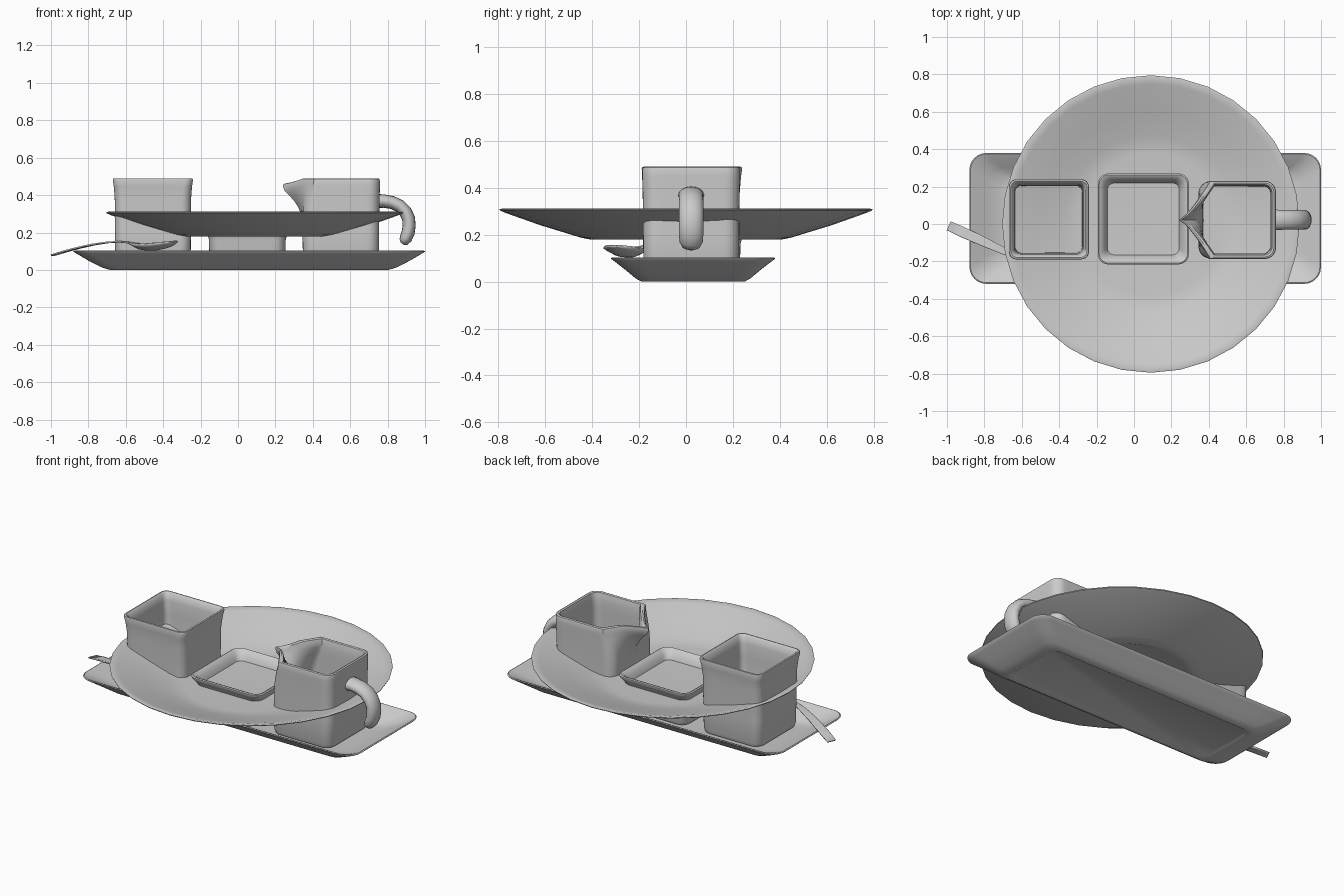
import bpy, math
from mathutils import Vector


def make(name, verts, faces, angle=40):
    me = bpy.data.meshes.new(name)
    me.from_pydata(verts, [], faces)
    ob = bpy.data.objects.new(name, me)
    bpy.context.collection.objects.link(ob)
    bpy.context.view_layer.objects.active = ob
    for o in bpy.context.selected_objects:
        o.select_set(False)
    ob.select_set(True)
    bpy.ops.object.mode_set(mode='EDIT')
    bpy.ops.mesh.select_all(action='SELECT')
    bpy.ops.mesh.normals_make_consistent(inside=False)
    bpy.ops.object.mode_set(mode='OBJECT')
    bpy.ops.object.shade_smooth_by_angle(angle=math.radians(angle))
    return ob


def loft(name, rings):
    # skin closed rings, cap both ends
    n = len(rings[0])
    verts = [tuple(p) for r in rings for p in r]
    faces = [(i * n + j, i * n + (j + 1) % n, (i + 1) * n + (j + 1) % n, (i + 1) * n + j)
             for i in range(len(rings) - 1) for j in range(n)]
    faces.append(tuple(range(n))[::-1])
    faces.append(tuple(range(len(verts) - n, len(verts))))
    return make(name, verts, faces)


def rounded(cx, cy, hx, hy, r, z, arc=6, sub=12):
    # rounded rectangle ring with subdivided straight sides
    pts = []
    for k, (sx, sy) in enumerate([(1, 1), (-1, 1), (-1, -1), (1, -1)]):
        for i in range(arc + 1):
            a = math.pi / 2 * (k + i / arc)
            pts.append(Vector((cx + sx * (hx - r) + r * math.cos(a),
                               cy + sy * (hy - r) + r * math.sin(a), z)))
    out = []
    for i, p in enumerate(pts):
        out.append(p)
        if i % (arc + 1) == arc:
            q = pts[(i + 1) % len(pts)]
            out += [p.lerp(q, j / sub) for j in range(1, sub)]
    return out


def square_rings(cx, cy, profile):
    return [rounded(cx, cy, h, h, r, z) for h, r, z in profile]


# serving tray with a slight foot
tray = [(.715, .19, .05, .006), (.725, .20, .05, 0), (.745, .22, .06, 0), (.79, .245, .065, .014),
        (.86, .288, .075, .05), (.92, .333, .085, .085), (.938, .348, .09, .096),
        (.94, .35, .09, .100), (.934, .344, .085, .103), (.90, .315, .08, .088),
        (.84, .27, .07, .056), (.78, .235, .06, .033), (.74, .21, .05, .026)]
loft("tray", [rounded(.06, .03, *t) for t in tray])

# round plate, lathed
plate = [(.36, .186), (.375, .18), (.41, .18), (.45, .188), (.62, .24), (.77, .293),
         (.793, .303), (.795, .308), (.785, .311), (.75, .302), (.60, .252), (.47, .212),
         (.42, .202), (.38, .199)]
N = 32
loft("plate", [[(.09 + r * math.cos(2 * math.pi * i / N), r * math.sin(2 * math.pi * i / N), z)
                for i in range(N)] for r, z in plate])

# square cup
loft("cup", square_rings(-.455, .025, [
    (.18, .05, .025), (.195, .055, .032), (.202, .058, .055), (.203, .055, .2), (.204, .05, .38),
    (.209, .045, .445), (.214, .04, .48), (.212, .04, .488), (.204, .035, .49), (.194, .03, .482),
    (.185, .03, .44), (.18, .03, .36), (.177, .035, .1), (.165, .04, .06), (.15, .04, .05)]))

# square sauce dish with flared rim
loft("square_dish", square_rings(.05, .027, [
    (.18, .05, .025), (.195, .055, .032), (.203, .058, .055), (.205, .055, .16), (.213, .055, .19),
    (.232, .055, .225), (.243, .055, .243), (.243, .055, .25), (.236, .05, .254), (.225, .045, .25),
    (.207, .04, .228), (.192, .035, .2), (.185, .035, .17), (.178, .035, .08), (.155, .04, .05)]))

# jug body with pinched spout
JX, JY = .55, .022
jug = [(.18, .05, .025), (.195, .055, .032), (.203, .058, .055), (.205, .06, .2), (.205, .06, .28),
       (.206, .06, .34), (.207, .06, .38), (.208, .06, .42), (.209, .06, .45), (.209, .06, .475),
       (.206, .055, .486), (.198, .05, .49), (.189, .045, .486), (.184, .04, .465), (.181, .04, .44),
       (.18, .04, .40), (.18, .04, .36), (.18, .04, .28), (.177, .04, .1), (.15, .04, .05)]
rings = square_rings(JX, JY, jug)
for i, ring in enumerate(rings):
    h, z0 = jug[i][0], jug[i][2]
    k = min(1, max(0, (z0 - .27) / .19)) ** 1.6
    inset = max(0, .209 - h) * 1.1 if i >= 10 else 0
    for p in ring:
        if p.x < JX - .13:
            a = abs(p.y - JY)
            target = .24 + inset + .165 * (a / h) ** .75
            p.x += (target - p.x) * k
            p.z -= .028 * k * max(0, 1 - a / .1)
loft("jug_body", rings)

# jug handle, an open hook swept with an oval section
path = [(.735, .368), (.78, .368), (.825, .36), (.865, .342), (.895, .312), (.912, .275),
        (.915, .235), (.91, .2), (.897, .168), (.885, .15), (.877, .141)]
scale = [1.1, 1.02, 1, 1, 1, 1, 1, 1, .95, .75, .35]
hr = []
for i, (x, z) in enumerate(path):
    a, b = path[max(i - 1, 0)], path[min(i + 1, len(path) - 1)]
    t = Vector((b[0] - a[0], 0, b[1] - a[1])).normalized()
    nrm = Vector((-t.z, 0, t.x))
    hr.append([Vector((x, JY, z)) + nrm * (.035 * scale[i] * math.sin(2 * math.pi * j / 16))
               + Vector((0, .052 * scale[i] * math.cos(2 * math.pi * j / 16), 0)) for j in range(16)])
loft("jug_handle", hr)

# spoon: (distance, half width, height, bowl depth)
spoon = [(0, .026, .079, 0), (.08, .028, .101, 0), (.16, .026, .12, 0), (.24, .023, .136, 0),
         (.32, .019, .147, 0), (.39, .014, .151, 0), (.44, .014, .147, .001), (.47, .028, .142, .01),
         (.51, .058, .138, .025), (.56, .078, .138, .032), (.61, .083, .141, .033),
         (.66, .074, .146, .028), (.70, .052, .150, .018), (.722, .026, .153, .006), (.73, .006, .154, 0)]
d = Vector((.91, -.415, 0)).normalized()
side = Vector((-d.y, d.x, 0))
M = 9
sv = [Vector((-.99, -.01, z - dep * (1 - u * u))) + d * s + side * (w * u)
      for s, w, z, dep in spoon for u in [-1 + 2 * j / (M - 1) for j in range(M)]]
sf = [(i * M + j, (i + 1) * M + j, (i + 1) * M + j + 1, i * M + j + 1)
      for i in range(len(spoon) - 1) for j in range(M - 1)]
ob = make("spoon", sv, sf)
m = ob.modifiers.new("thickness", 'SOLIDIFY')
m.thickness = .008
m.offset = 0
